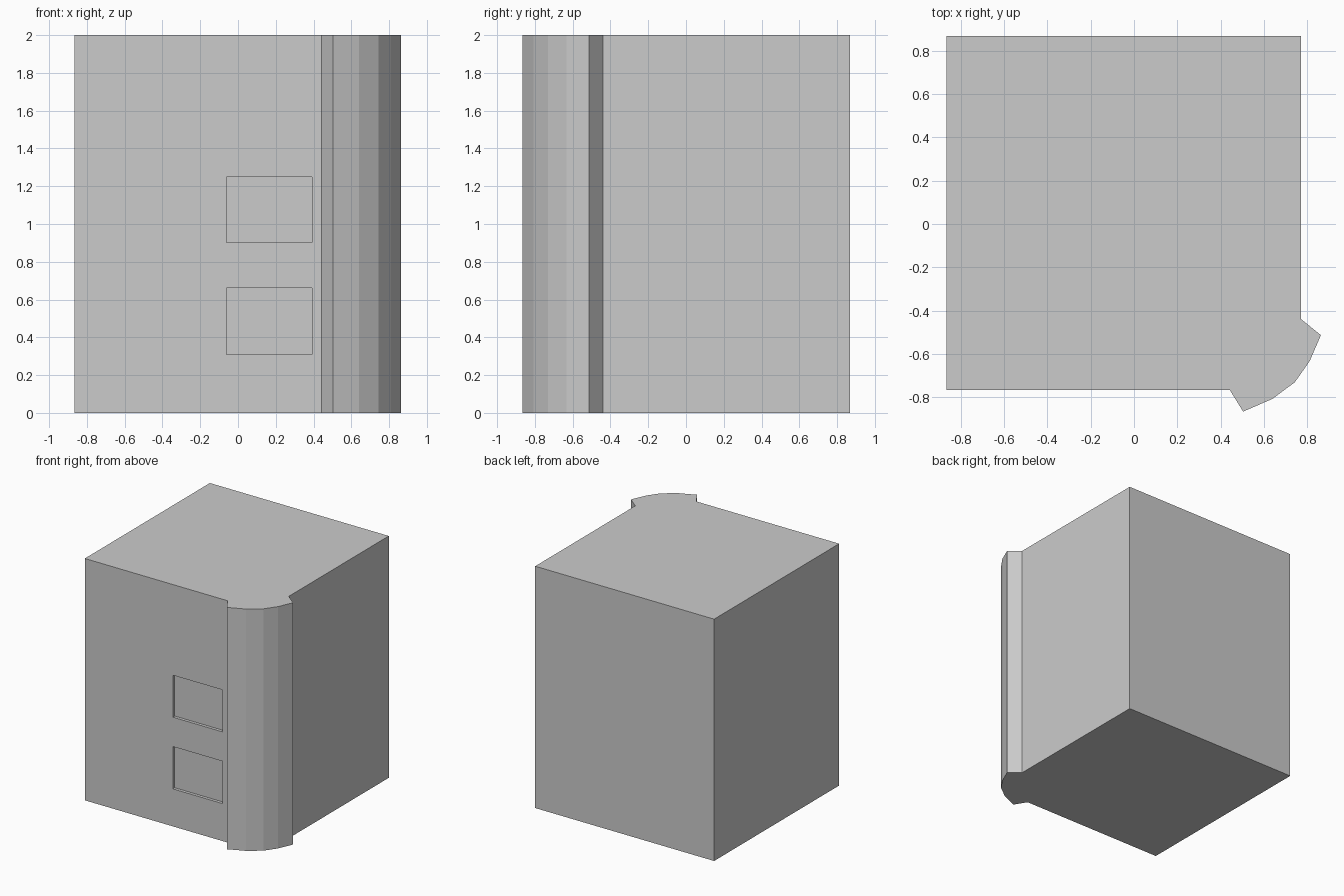
import bpy, bmesh

if "Cube" in bpy.data.objects:
    bpy.data.objects.remove(bpy.data.objects["Cube"])


def prism(name, outline, height):
    """Extrude a counter-clockwise plan outline straight up from the ground."""
    bm = bmesh.new()
    base = bm.faces.new([bm.verts.new((x, y, 0)) for x, y in outline])
    top = bmesh.ops.extrude_face_region(bm, geom=[base])["geom"]
    bmesh.ops.translate(bm, vec=(0, 0, height),
                        verts=[v for v in top if isinstance(v, bmesh.types.BMVert)])
    bmesh.ops.recalc_face_normals(bm, faces=bm.faces)
    mesh = bpy.data.meshes.new(name)
    bm.to_mesh(mesh)
    bm.free()
    obj = bpy.data.objects.new(name, mesh)
    bpy.context.collection.objects.link(obj)
    return obj


# Block with a faceted rounded column on its front right corner
column = [(0.442, -0.766), (0.504, -0.866), (0.64, -0.807), (0.743, -0.73),
          (0.811, -0.633), (0.863, -0.513), (0.772, -0.44)]
body = prism("block_body", [(-0.865, -0.766)] + column
             + [(0.772, 0.868), (-0.865, 0.868)], 2.0)

# Two shallow rectangular recesses in the front
FRONT, DEPTH = -0.766, 0.025
for name, z0, z1 in (("lower", 0.31, 0.66), ("upper", 0.903, 1.25)):
    y0, y1 = FRONT - 0.05, FRONT + DEPTH
    cutter = prism(name + "_recess_cutter",
                   [(-0.06, y0), (0.393, y0), (0.393, y1), (-0.06, y1)], z1 - z0)
    cutter.location.z = z0
    cutter.hide_render = True
    cutter.display_type = 'WIRE'
    cut = body.modifiers.new(name + "_recess", 'BOOLEAN')
    cut.operation = 'DIFFERENCE'
    cut.solver = 'EXACT'
    cut.object = cutter
